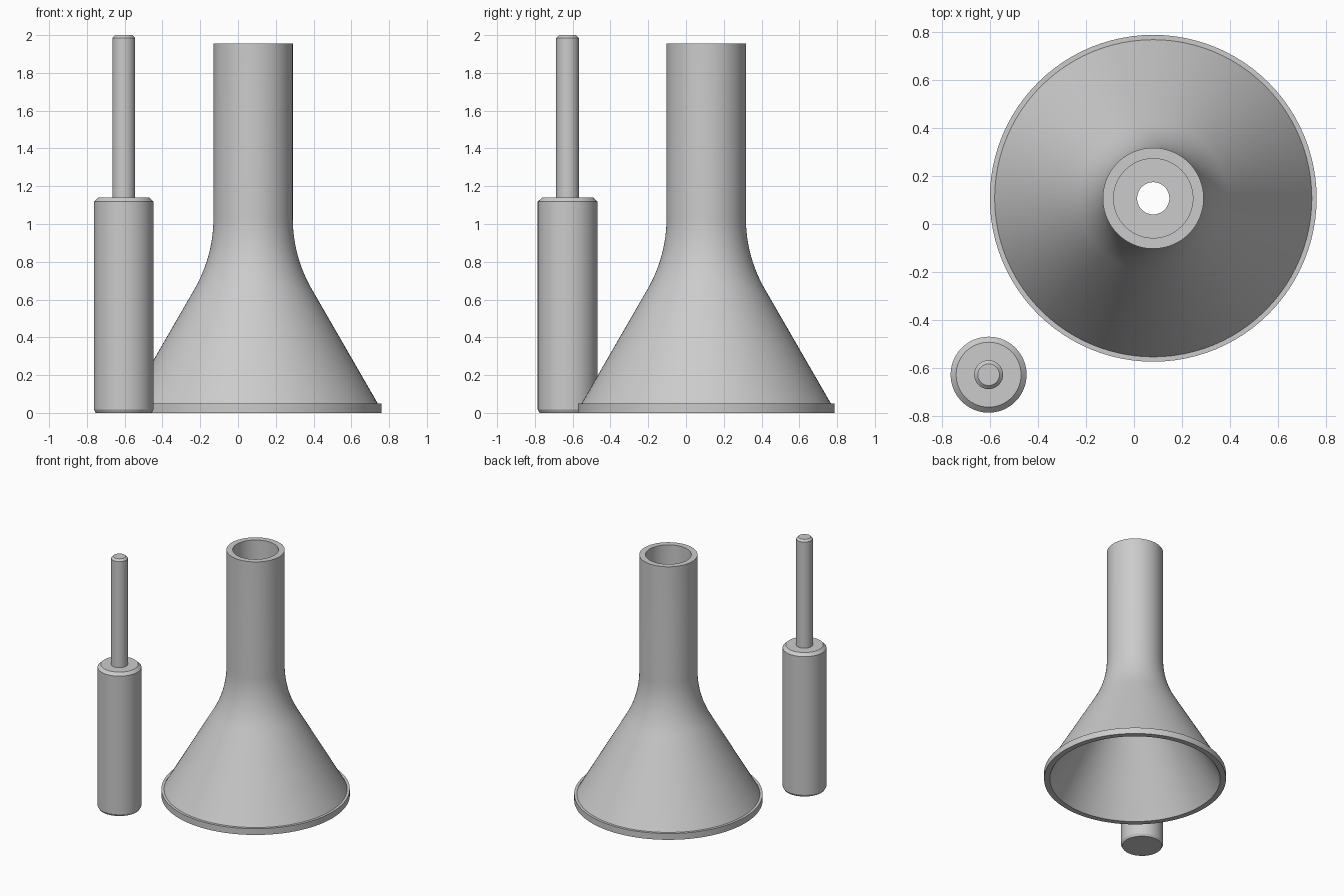
import bpy, bmesh, math

if "Cube" in bpy.data.objects:
    bpy.data.objects.remove(bpy.data.objects["Cube"])

SEGMENTS = 96

grey = bpy.data.materials.new("plain grey")
grey.diffuse_color = (0.6, 0.6, 0.6, 1)
grey.use_nodes = True
grey.node_tree.nodes["Principled BSDF"].inputs["Base Color"].default_value = grey.diffuse_color


def lathe(name, profile, x, y, closed=False):
    """Revolve an (r, z) profile about a vertical axis; r = 0 points become poles."""
    bm = bmesh.new()
    rings = []
    for r, z in profile:
        count = 1 if r == 0 else SEGMENTS
        rings.append([bm.verts.new((r * math.cos(2 * math.pi * i / SEGMENTS),
                                    r * math.sin(2 * math.pi * i / SEGMENTS), z))
                      for i in range(count)])
    pairs = list(zip(rings, rings[1:]))
    if closed:
        pairs.append((rings[-1], rings[0]))
    for a, b in pairs:
        if len(a) == 1 or len(b) == 1:
            bm.faces.new(a if len(b) == 1 else b)   # flat end cap
            continue
        for i in range(SEGMENTS):
            j = (i + 1) % SEGMENTS
            bm.faces.new((a[i], a[j], b[j], b[i]))
    # end-cap centres are not needed once the caps are filled
    bmesh.ops.delete(bm, geom=[v for v in bm.verts if not v.link_faces], context='VERTS')
    bmesh.ops.recalc_face_normals(bm, faces=bm.faces)
    mesh = bpy.data.meshes.new(name)
    bm.to_mesh(mesh)
    bm.free()
    mesh.materials.append(grey)
    obj = bpy.data.objects.new(name, mesh)
    obj.location = (x, y, 0)
    bpy.context.collection.objects.link(obj)
    bpy.ops.object.select_all(action='DESELECT')
    obj.select_set(True)
    bpy.context.view_layer.objects.active = obj
    bpy.ops.object.shade_smooth_by_angle(angle=math.radians(20))
    return obj


# Funnel: rim, 60 degree cone, rounded blend into the neck, socket and drain hole
neck_r, cone_r, rim_h = 0.21, 0.66, 0.05
slope = math.tan(math.radians(30))
blend_r = 0.75
corner_z = rim_h + (cone_r - neck_r) / slope
blend_top = corner_z + blend_r * math.tan(math.radians(15))
blend = []
for i in range(13):
    a = math.radians(30 * (1 - i / 12))
    blend.append((neck_r + blend_r * (1 - math.cos(a)), blend_top - blend_r * math.sin(a)))

inner_r, hole_r = 0.637, 0.067
funnel_profile = ([(inner_r, 0), (0.68, 0), (0.68, rim_h), (cone_r, rim_h)] + blend +
                  [(neck_r, 1.955), (0.165, 1.955), (0.165, 1.04), (hole_r, 1.04),
                   (hole_r, (inner_r - hole_r) / slope)])
lathe("funnel", funnel_profile, 0.08, 0.107, closed=True)

# Plunger: thick chamfered handle with a thin chamfered rod on top
lathe("plunger", [(0, 0), (0.148, 0), (0.158, 0.018), (0.158, 1.118), (0.135, 1.14),
                  (0.06, 1.14), (0.06, 1.985), (0.045, 2.0), (0, 2.0)], -0.605, -0.627)
